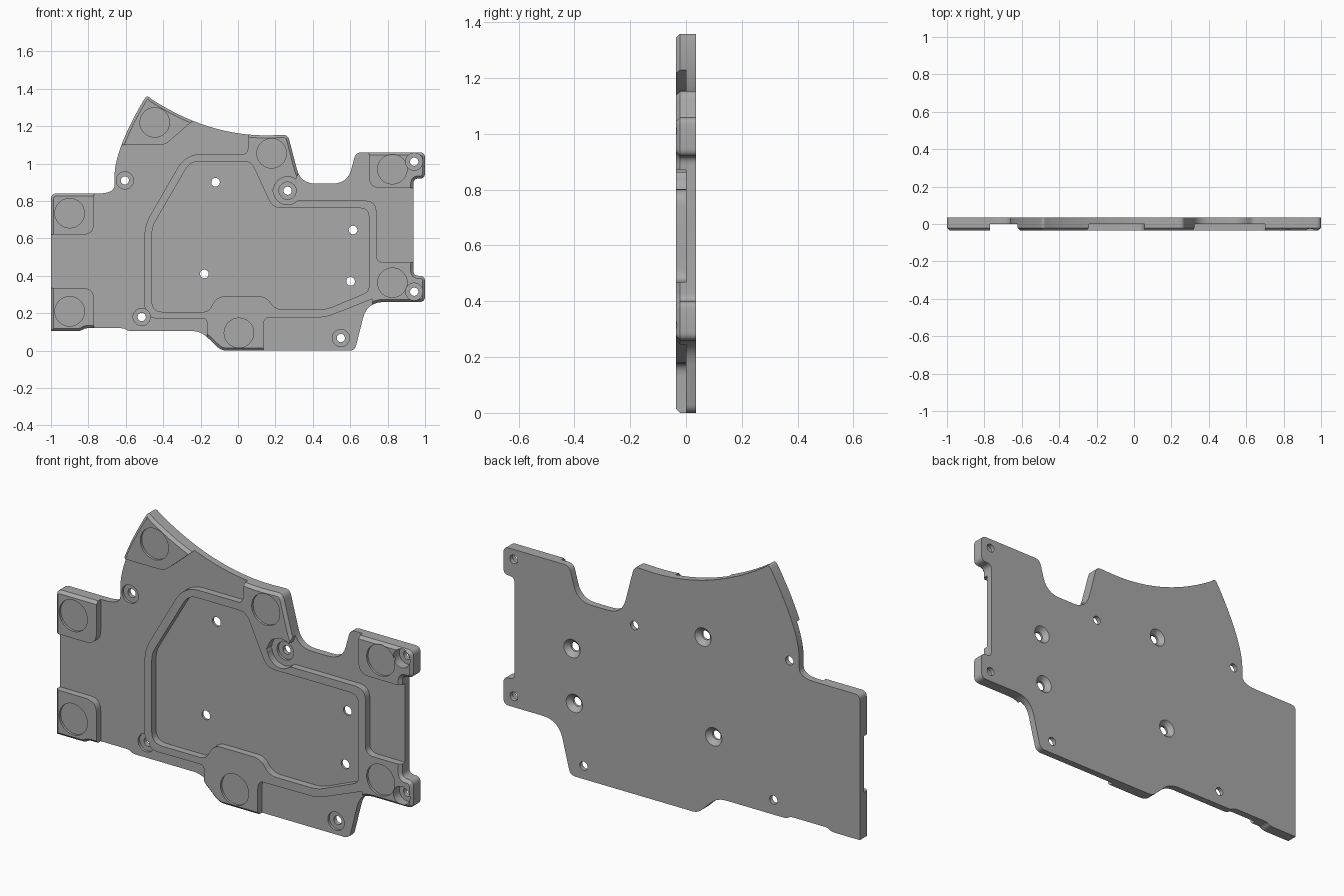
import bpy
import bmesh
from math import cos, sin, tau

cube = bpy.data.objects.get("Cube")
if cube:
    bpy.data.objects.remove(cube, do_unlink=True)

FRONT, STEP, BACK = -0.035, 0.0, 0.035   # plate depth levels along y
FAR = 0.1                                # cutter overshoot

grey = bpy.data.materials.new("machined_grey")
grey.use_nodes = True
grey.diffuse_color = (0.4, 0.4, 0.4, 1)
grey.node_tree.nodes["Principled BSDF"].inputs["Base Color"].default_value = grey.diffuse_color


def bezier(a, b, c, steps):
    """Points on a quadratic curve from a to c, steered by b."""
    pts = []
    for i in range(steps + 1):
        t = i / steps
        pts.append(tuple((1 - t) ** 2 * p + 2 * t * (1 - t) * q + t * t * r
                         for p, q, r in zip(a, b, c)))
    return pts


def rounded(corners):
    """Outline from (x, z, rounding) corners; zero rounding stays sharp."""
    out = []
    for i, (x, z, r) in enumerate(corners):
        if not r:
            out.append((x, z))
            continue
        ends = []
        for nx, nz, _ in (corners[i - 1], corners[(i + 1) % len(corners)]):
            length = ((nx - x) ** 2 + (nz - z) ** 2) ** 0.5
            k = min(r / length, 0.45)
            ends.append((x + (nx - x) * k, z + (nz - z) * k))
        out += bezier(ends[0], (x, z), ends[1], 6)
    return out


def finish(name, bm):
    bmesh.ops.recalc_face_normals(bm, faces=bm.faces)
    mesh = bpy.data.meshes.new(name)
    bm.to_mesh(mesh)
    bm.free()
    mesh.materials.append(grey)
    obj = bpy.data.objects.new(name, mesh)
    bpy.context.collection.objects.link(obj)
    return obj


def slab(name, outline, y0, y1, chamfer=0):
    """Extrude an x-z outline along y, optionally chamfering its front rim."""
    bm = bmesh.new()
    face = bm.faces.new([bm.verts.new((x, y0, z)) for x, z in outline])
    rim = list(face.edges)
    new = bmesh.ops.extrude_face_region(bm, geom=[face], use_keep_orig=True)["geom"]
    for v in new:
        if isinstance(v, bmesh.types.BMVert):
            v.co.y = y1
    bmesh.ops.recalc_face_normals(bm, faces=bm.faces)
    if chamfer:
        bmesh.ops.bevel(bm, geom=rim, offset=chamfer, segments=1,
                        affect='EDGES', clamp_overlap=False)
    return finish(name, bm)


def lathe(name, x, z, profile):
    """Closed turned cutter about the y axis from (radius, y) pairs."""
    bm = bmesh.new()
    n = 32
    rings = [[bm.verts.new((x + r * cos(tau * i / n), y, z + r * sin(tau * i / n)))
              for i in range(n)] for r, y in profile]
    bm.faces.new(rings[0])
    bm.faces.new(rings[-1])
    for a, b in zip(rings, rings[1:]):
        for i in range(n):
            j = (i + 1) % n
            bm.faces.new((a[i], a[j], b[j], b[i]))
    return finish(name, bm)


def cut(target, cutter):
    mod = target.modifiers.new("cut", 'BOOLEAN')
    mod.operation = 'DIFFERENCE'
    mod.solver = 'EXACT'
    mod.object = cutter
    bpy.context.view_layer.objects.active = target
    bpy.ops.object.modifier_apply(modifier=mod.name)
    bpy.data.objects.remove(cutter, do_unlink=True)


# Plate outline with its two curved upper edges
outline = [(-1, .105, 0), (-.84, .105, .02), (-.82, .12, .02), (-.61, .12, .02),
           (-.59, .105, .02), (-.2, .105, .05), (-.09, 0, .03), (.625, 0, .03),
           (.69, .26, .09), (1, .26, .03), (1, .4, .03), (.937, .4, .03),
           (.937, .92, .03), (1, .92, .03), (1, 1.06, .03), (.63, 1.06, .03),
           (.585, .893, .08), (.335, .893, .08), (.267, 1.153, .03)]
outline += [(x, z, 0) for x, z in bezier((.22, 1.153), (-.13, 1.13), (-.46, 1.343), 24)]
outline += [(-.488, 1.365, .03)]
outline += [(x, z, 0) for x, z in bezier((-.51, 1.33), (-.655, 1.08), (-.66, .94), 16)]
outline += [(-.66, .84, .09), (-1, .84, .03)]
plate = slab("mounting_plate", rounded(outline), FRONT, BACK, 0.014)

# Raised regions, allowed to run past the plate edge where they meet it
raised = {
    "upper_right_pad": [(-1.2, .62, 0), (-.77, .62, .06), (-.77, 1, 0), (-1.2, 1, 0)],
    "lower_right_pad": [(-1.2, -.1, 0), (-.77, -.1, 0), (-.77, .335, .06), (-1.2, .335, 0)],
    "peak_pad": [(-.8, 1.1, 0), (-.39, 1.1, .03), (-.2, 1.265, 0), (-.3, 1.6, 0), (-.8, 1.6, 0)],
    "upper_left_pad": [(.7, 1.2, 0), (.7, .87, .06), (1.2, .87, 0), (1.2, 1.2, 0)],
    "lower_left_pad": [(.5, .19, 0), (.72, .282, 0), (.72, .1, 0), (1.2, .1, 0),
                       (1.2, .47, 0), (.74, .47, .05), (.74, .56, 0), (.6, .56, 0)],
    "top_pad": [(.055, 1.3, 0), (.055, 1.05, .05), (-.02, 1.05, 0), (.1, .87, 0),
                (.2, .86, 0), (.235, .925, .03), (.31, .915, 0), (.45, 1.3, 0)],
    "bottom_pad": [(-.22, .2, 0), (-.22, .172, 0), (-.165, .172, .03), (-.165, -.1, 0),
                   (.135, -.1, 0), (.135, .178, .05), (.22, .178, 0), (.22, .26, 0)],
    "rim": [(-.5, .17, .08), (.47, .178, .04), (.74, .285, .02), (.74, .802, .06),
            (.21, .802, .06), (.09, 1.052, .05), (-.28, 1.052, .09), (-.5, .67, .06)],
}
relief = slab("relief", [(-1.5, -.5), (1.5, -.5), (1.5, 2), (-1.5, 2)], -FAR, STEP)
for name, corners in raised.items():
    cut(relief, slab(name, rounded(corners), -2 * FAR, FAR))
cut(plate, relief)

# Pocket inside the raised rim
pocket = [(-.46, .207, .06), (-.16, .207, .03), (-.11, .29, .04), (.15, .29, .04),
          (.2, .22, .04), (.47, .22, .04), (.7, .315, .03), (.7, .762, .05),
          (.185, .762, .05), (.07, 1.012, .04), (-.255, 1.012, .05), (-.46, .66, .04)]
cut(plate, slab("pocket", rounded(pocket), -FAR, STEP))

# Clearance beside the upper screw
cut(plate, lathe("screw_clearance", .265, .855, [(.075, -FAR), (.075, STEP)]))

# Shallow round seats in the pads
for x, z in [(-.9, .735), (-.9, .21), (-.445, 1.22), (.18, 1.055),
             (.825, .97), (.825, .363), (.005, .095)]:
    cut(plate, lathe("round_seat", x, z, [(.079, -FAR), (.079, FRONT + .012)]))

# Screw holes counterbored from the front
for x, z in [(-.605, .91), (-.515, .18), (.265, .855), (.55, .067), (.942, 1.01), (.942, .315)]:
    cut(plate, lathe("front_screw_hole", x, z,
                     [(.046, -FAR), (.046, .013), (.022, .013), (.022, FAR)]))

# Screw holes countersunk from the back
for x, z in [(-.12, .9), (.615, .645), (-.18, .41), (.602, .37)]:
    cut(plate, lathe("back_screw_hole", x, z,
                     [(.023, -FAR), (.023, .012), (.046, BACK), (.046, FAR)]))

# Crisp edges with smooth curved walls
bpy.ops.object.select_all(action='DESELECT')
plate.select_set(True)
bpy.context.view_layer.objects.active = plate
bpy.ops.object.shade_smooth_by_angle(angle=0.5)
